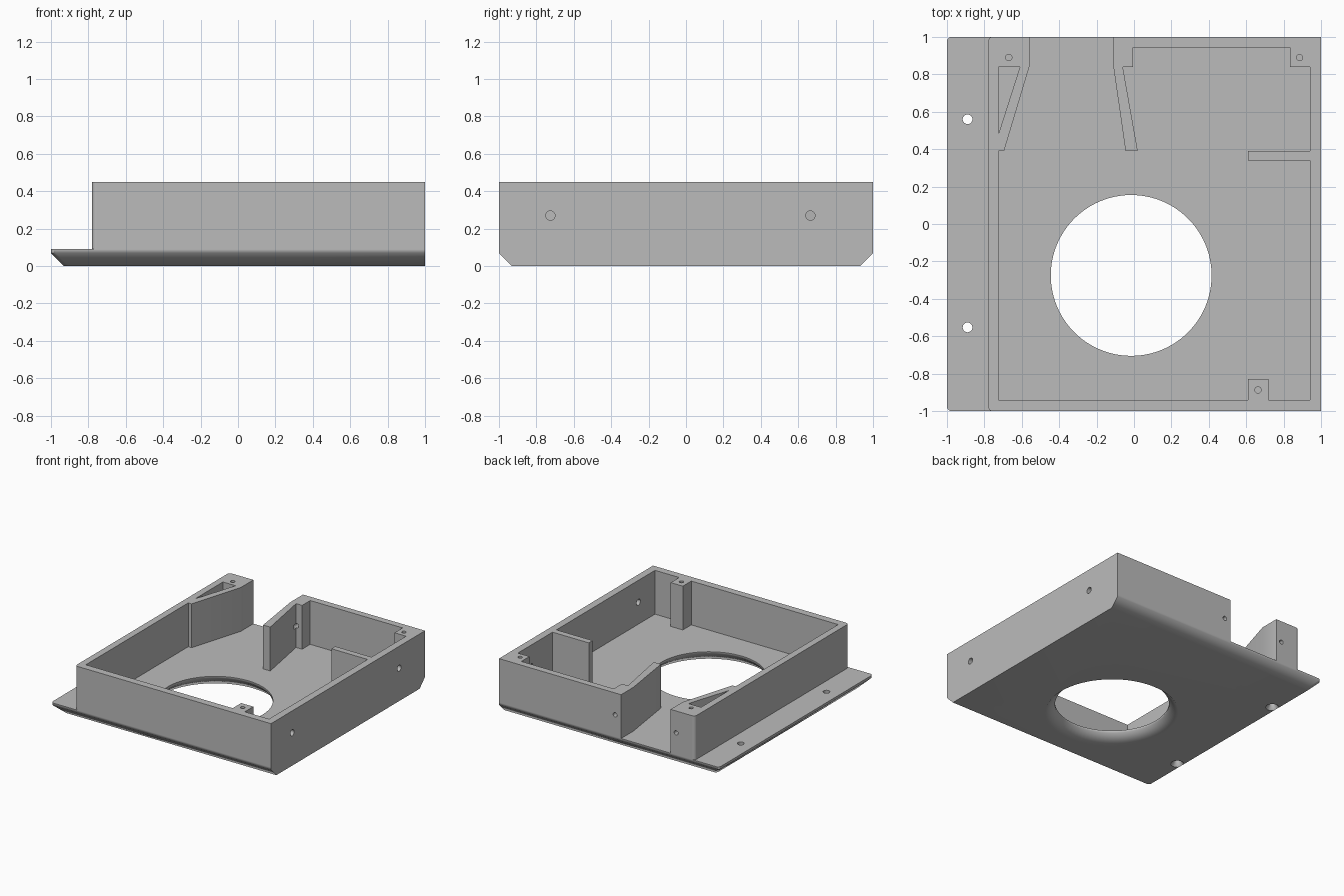
import bpy, bmesh
from math import cos, sin, pi, radians
from mathutils import Matrix, Vector

if "Cube" in bpy.data.objects:
    bpy.data.objects.remove(bpy.data.objects["Cube"])

grey = bpy.data.materials.new("plain_grey")
grey.use_nodes = True
colour = (0.5, 0.5, 0.5, 1)
grey.diffuse_color = colour
grey.node_tree.nodes["Principled BSDF"].inputs["Base Color"].default_value = colour

FLOOR, TOP, CHAMFER, ROUND = 0.09, 0.45, 0.07, 0.025


def arc(cx, cy, r, start, end, steps):
    angles = [radians(start + (end - start) * i / steps) for i in range(steps + 1)]
    return [(cx + r * cos(a), cy + r * sin(a)) for a in angles]


def circle(r, steps):
    return arc(0, 0, r, 0, 360, steps)[:-1]


def loft(name, layers):
    """Closed solid through matching outlines given as (height, points)."""
    bm = bmesh.new()
    rings = [[bm.verts.new((x, y, z)) for x, y in pts] for z, pts in layers]
    for low, high in zip(rings, rings[1:]):
        for i in range(len(low)):
            j = (i + 1) % len(low)
            bm.faces.new((low[i], low[j], high[j], high[i]))
    bm.faces.new(rings[0][::-1])
    bm.faces.new(rings[-1])
    bmesh.ops.recalc_face_normals(bm, faces=bm.faces)
    mesh = bpy.data.meshes.new(name)
    bm.to_mesh(mesh)
    bm.free()
    mesh.materials.append(grey)
    obj = bpy.data.objects.new(name, mesh)
    bpy.context.collection.objects.link(obj)
    return obj


def activate(obj):
    bpy.ops.object.select_all(action='DESELECT')
    obj.select_set(True)
    bpy.context.view_layer.objects.active = obj


def cut(target, cutter):
    mod = target.modifiers.new("cut", 'BOOLEAN')
    mod.operation, mod.solver, mod.object = 'DIFFERENCE', 'EXACT', cutter
    activate(target)
    bpy.ops.object.modifier_apply(modifier=mod.name)
    bpy.data.objects.remove(cutter)


def drill(target, position, axis, radius, depth):
    """Round hole starting at position and running along axis."""
    tool = loft("drill", [(-0.02, circle(radius, 24)), (depth, circle(radius, 24))])
    turn = Vector((0, 0, 1)).rotation_difference(Vector(axis)).to_matrix().to_4x4()
    tool.data.transform(Matrix.Translation(position) @ turn)
    cut(target, tool)


def flared_hole(target, x, y, radius, flare, height, steps):
    """Through hole that widens toward the underside."""
    slope = (flare - radius) / height
    tool = loft("flared_drill", [(-0.02, circle(flare + 0.02 * slope, steps)),
                                 (height, circle(radius, steps)),
                                 (FLOOR + 0.05, circle(radius, steps))])
    tool.data.transform(Matrix.Translation((x, y, 0)))
    cut(target, tool)


# Base plate, chamfered below on every side but the left one
def plate_outline(inset):
    c, e = -1 + inset + ROUND, 1 - inset
    return (arc(c, -e + ROUND, ROUND, 180, 270, 5) + [(1, -e), (1, e)]
            + arc(c, e - ROUND, ROUND, 90, 180, 5))


plate = loft("base_plate", [(0, plate_outline(CHAMFER)), (CHAMFER, plate_outline(0)),
                            (FLOOR, plate_outline(0))])
flared_hole(plate, -0.015, -0.275, 0.43, 0.5, 0.07, 96)
for y in (-0.553, 0.56):
    flared_hole(plate, -0.89, y, 0.026, 0.05, 0.03, 24)

# Wall frame with posts, ribs and the gap at the back
corner = -0.78 + ROUND
walls = arc(corner, -1 + ROUND, ROUND, 180, 270, 5) + [
    (1, -1), (1, 1),
    (-0.11, 1), (-0.11, 0.84), (-0.045, 0.39), (0.02, 0.39), (-0.06, 0.84),
    (-0.005, 0.84), (-0.005, 0.945), (0.835, 0.945), (0.835, 0.84), (0.94, 0.84),
    (0.94, 0.39), (0.61, 0.39), (0.61, 0.34), (0.94, 0.34),
    (0.94, -0.94), (0.72, -0.94), (0.72, -0.83), (0.61, -0.83), (0.61, -0.94),
    (-0.725, -0.94), (-0.725, 0.39), (-0.695, 0.39), (-0.56, 0.84), (-0.56, 1),
] + arc(corner, 1 - ROUND, ROUND, 90, 180, 5)
frame = loft("wall_frame", [(FLOOR, walls), (TOP, walls)])

# Triangular pocket behind the slanted rib
pocket = [(-0.725, 0.48), (-0.61, 0.84), (-0.725, 0.84)]
cut(frame, loft("pocket", [(FLOOR - 0.05, pocket), (TOP + 0.05, pocket)]))

# Screw holes down into the posts, through the side wall and the back
for x, y in ((-0.67, 0.89), (0.885, 0.89), (0.663, -0.887)):
    drill(frame, (x, y, TOP), (0, 0, -1), 0.017, 0.2)
for y in (-0.725, 0.665):
    drill(frame, (1, y, 0.27), (-1, 0, 0), 0.025, 0.1)
for x in (-0.055, -0.61):
    drill(frame, (x, 1, 0.27), (0, -1, 0), 0.018, 0.2)

# Soft shading over the chamfers, crisp edges elsewhere
for obj, angle in ((plate, 50), (frame, 30)):
    activate(obj)
    bpy.ops.object.shade_smooth_by_angle(angle=radians(angle))
    weighted = obj.modifiers.new("weighted_normals", 'WEIGHTED_NORMAL')
    weighted.keep_sharp = True
